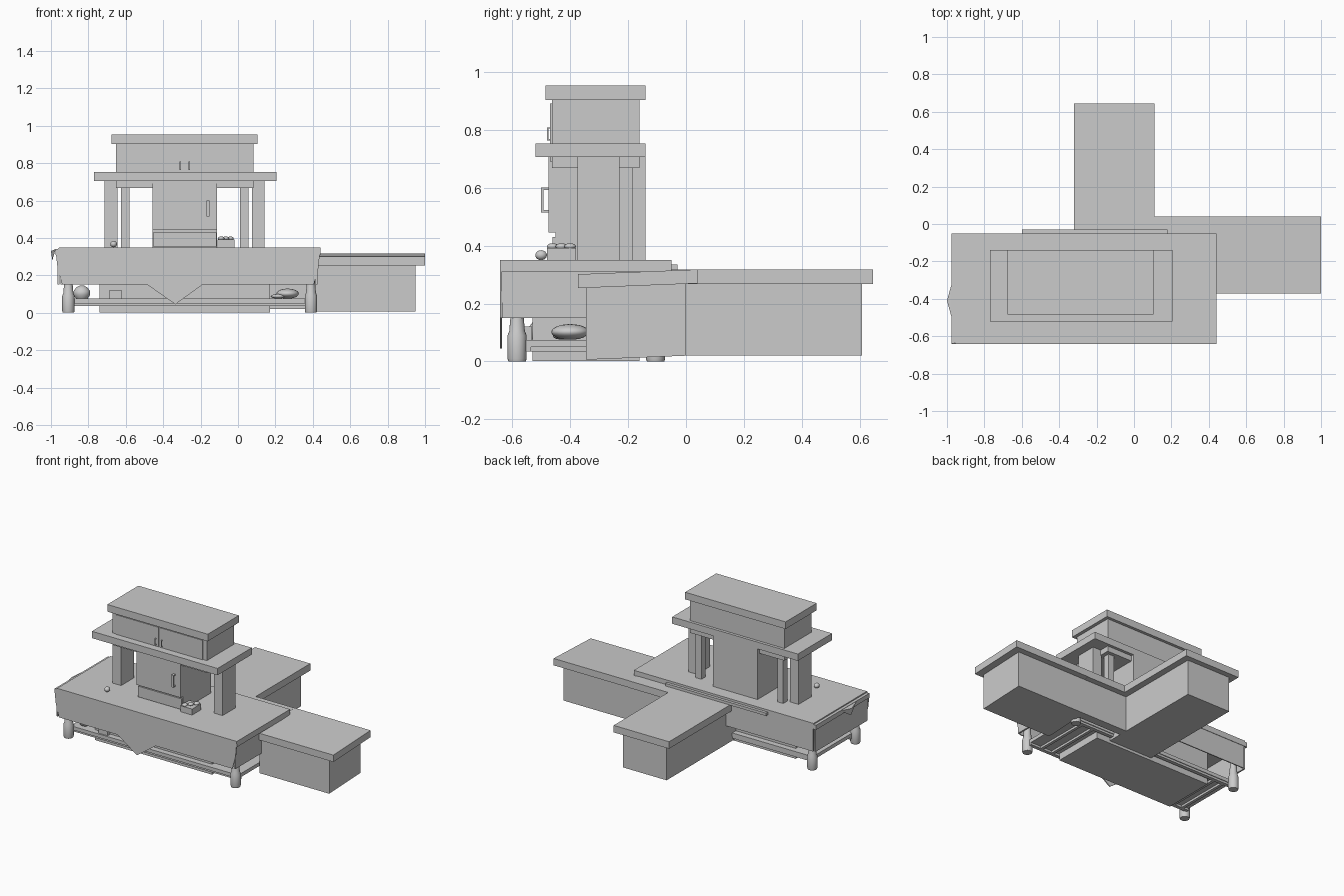
import bpy, math
from mathutils import Vector

cube = bpy.data.objects.get("Cube")
if cube:
    bpy.data.objects.remove(cube, do_unlink=True)

grey = bpy.data.materials.new("plain grey")
grey.use_nodes = True
grey.diffuse_color = (0.6, 0.6, 0.6, 1)
grey.node_tree.nodes["Principled BSDF"].inputs["Base Color"].default_value = (0.6, 0.6, 0.6, 1)


def mesh(name, verts, faces):
    me = bpy.data.meshes.new(name)
    me.from_pydata(verts, [], faces)
    me.materials.append(grey)
    ob = bpy.data.objects.new(name, me)
    bpy.context.scene.collection.objects.link(ob)
    return ob


def box(name, x, y, z, lean=0):
    """Box from (min, max) ranges; lean lowers it towards the front."""
    v = [(a, b, c + lean * b) for a in x for b in y for c in z]
    return mesh(name, v, [(0, 1, 3, 2), (4, 6, 7, 5), (0, 4, 5, 1),
                          (2, 3, 7, 6), (0, 2, 6, 4), (1, 5, 7, 3)])


def plate(name, outline, offset):
    """Extrude a flat outline of 3D points by an offset."""
    n = len(outline)
    a = [Vector(p) for p in outline]
    faces = [tuple(range(n)), tuple(range(2 * n - 1, n - 1, -1))]
    faces += [(i, i + n, (i + 1) % n + n, (i + 1) % n) for i in range(n)]
    return mesh(name, a + [p + Vector(offset) for p in a], faces)


def smooth(ob):
    bpy.ops.object.select_all(action='DESELECT')
    ob.select_set(True)
    bpy.context.view_layer.objects.active = ob
    bpy.ops.object.shade_smooth_by_angle(angle=math.radians(40))


def lathe(name, centre, profile, sides=20):
    """Turn a (radius, height) profile about a vertical axis."""
    verts = [(centre[0] + r * math.cos(2 * math.pi * i / sides),
              centre[1] + r * math.sin(2 * math.pi * i / sides), z)
             for r, z in profile for i in range(sides)]
    faces = [(j * sides + i, j * sides + (i + 1) % sides,
              (j + 1) * sides + (i + 1) % sides, (j + 1) * sides + i)
             for j in range(len(profile) - 1) for i in range(sides)]
    faces += [tuple(reversed(range(sides))),
              tuple(range(len(verts) - sides, len(verts)))]
    smooth(mesh(name, verts, faces))


def ball(name, centre, radii):
    bpy.ops.mesh.primitive_uv_sphere_add(segments=20, ring_count=12, radius=1, location=centre)
    ob = bpy.context.object
    ob.name, ob.scale = name, radii
    ob.data.materials.append(grey)
    smooth(ob)


def handle(name, x, z, y, reach, width):
    """Upright bar held off a door by two stubs."""
    box(name + "_bar", (x - width, x + width), (y - reach, y - reach + width), z)
    for part, low in (("lower", z[0]), ("upper", z[1] - width)):
        box(name + "_" + part + "_stub", (x - width, x + width),
            (y - reach, y), (low, low + width))


MID = -0.285  # centre line of the table furniture

# Table top and hanging cloth
box("table_top", (-0.955, 0.44), (-0.64, -0.05), (0.31, 0.35))
plate("front_cloth", [(-0.955, -0.635, 0.35), (-0.975, -0.635, 0.33), (-0.965, -0.635, 0.24),
                      (-0.94, -0.635, 0.15), (-0.485, -0.635, 0.15), (-0.335, -0.635, 0.045),
                      (-0.19, -0.635, 0.15), (0.405, -0.635, 0.15), (0.43, -0.635, 0.24),
                      (0.44, -0.635, 0.35)], (0, -0.007, 0))
box("back_cloth", (-0.95, 0.43), (-0.06, -0.053), (0.15, 0.31))
box("left_cloth", (0.415, 0.425), (-0.635, -0.06), (0.15, 0.31))
box("right_cloth", (-0.965, -0.955), (-0.635, -0.06), (0.15, 0.33))
box("right_cloth_hem", (-0.975, -0.955), (-0.64, -0.05), (0.31, 0.342))
mesh("right_cloth_fold", [(-0.975, -0.5, 0.34), (-0.975, -0.32, 0.34),
                          (-1.0, -0.41, 0.33), (-0.993, -0.41, 0.28)],
     [(0, 2, 1), (0, 3, 2), (1, 2, 3), (0, 1, 3)])
box("back_cloth_fold", (-0.6, 0.18), (-0.05, -0.03), (0.315, 0.335))

# Turned legs with thick feet
for side, x in (("left", 0.39), ("right", -0.907)):
    for end, y in (("front", -0.583), ("back", -0.105)):
        lathe(f"{end}_{side}_leg", (x, y),
              [(0.03, 0), (0.033, 0.01), (0.033, 0.09), (0.027, 0.105),
               (0.018, 0.21), (0.016, 0.31)])

# Lower shelf, its rails and the pedestal through it
box("lower_shelf", (-0.9, 0.4), (-0.57, -0.12), (0.05, 0.075))
for y in (-0.56, -0.15):
    box("shelf_rail", (-0.9, 0.4), (y, y + 0.025), (0.035, 0.05))
for x in (-0.86, -0.79, 0.21, 0.3):
    box("shelf_cross_bar", (x, x + 0.02), (-0.535, -0.15), (0.035, 0.05))
box("pedestal", (-0.74, 0.17), (-0.53, -0.16), (0.002, 0.31))

# Counters to the side and the back
box("side_counter_body", (0.41, 0.95), (-0.345, 0.0), (0.02, 0.27), 0.04)
box("side_counter_top", (0.41, 1.0), (-0.372, 0.04), (0.268, 0.316), 0.04)
box("corner_counter_body", (0.0, 0.41), (-0.06, 0.0), (0.02, 0.27))
box("corner_counter_top", (0.1, 0.41), (-0.055, 0.04), (0.268, 0.317))
box("back_counter_body", (-0.275, 0.065), (-0.16, 0.607), (0.02, 0.27))
box("back_counter_top", (-0.32, 0.11), (-0.05, 0.645), (0.268, 0.317))

# Central cupboard with drawer and tall door
box("cupboard_body", (-0.457, -0.113), (-0.45, -0.14), (0.35, 0.71))
box("cupboard_drawer", (-0.455, -0.115), (-0.46, -0.44), (0.355, 0.43))
box("cupboard_door", (-0.457, -0.113), (-0.475, -0.445), (0.445, 0.705))
handle("cupboard_handle", -0.16, (0.515, 0.6), -0.475, 0.025, 0.008)

# Pillars on both sides of the cupboard
for s in (-1, 1):
    for name, near, far, y in (("wide_pillar", 0.36, 0.428, (-0.375, -0.23)),
                               ("slim_pillar", 0.295, 0.34, (-0.23, -0.185))):
        box(name, sorted((MID + s * near, MID + s * far)), y, (0.35, 0.71))

# Canopy, hanging cabinet and its lid
box("canopy", (-0.77, 0.205), (-0.52, -0.14), (0.705, 0.753))
box("cabinet", (-0.652, 0.082), (-0.463, -0.16), (0.667, 0.905))
box("cabinet_lid", (-0.675, 0.105), (-0.485, -0.14), (0.903, 0.953))
for s in (-1, 1):
    box("cabinet_door", sorted((MID + s * 0.004, MID + s * 0.338)),
        (-0.469, -0.46), (0.69, 0.89))
    handle("cabinet_handle", MID + s * 0.025, (0.763, 0.808), -0.469, 0.01, 0.004)

# Small things on the table
ball("table_fruit", (-0.665, -0.5, 0.367), (0.018, 0.02, 0.017))
box("table_tray", (-0.11, -0.02), (-0.48, -0.38), (0.35, 0.392))
for i in range(3):
    ball("tray_item", (-0.09 + 0.025 * i, -0.46 + 0.03 * i, 0.397), (0.017, 0.02, 0.011))

# Small things on the lower shelf
lathe("shelf_pot", (-0.835, -0.5), [(0.03, 0.075), (0.045, 0.095), (0.045, 0.115),
                                    (0.03, 0.135), (0.012, 0.145)])
box("shelf_block", (-0.69, -0.62), (-0.56, -0.532), (0.075, 0.12))
ball("shelf_gourd", (0.265, -0.4, 0.102), (0.06, 0.065, 0.027))
ball("shelf_gourd_neck", (0.215, -0.43, 0.088), (0.04, 0.03, 0.012))
